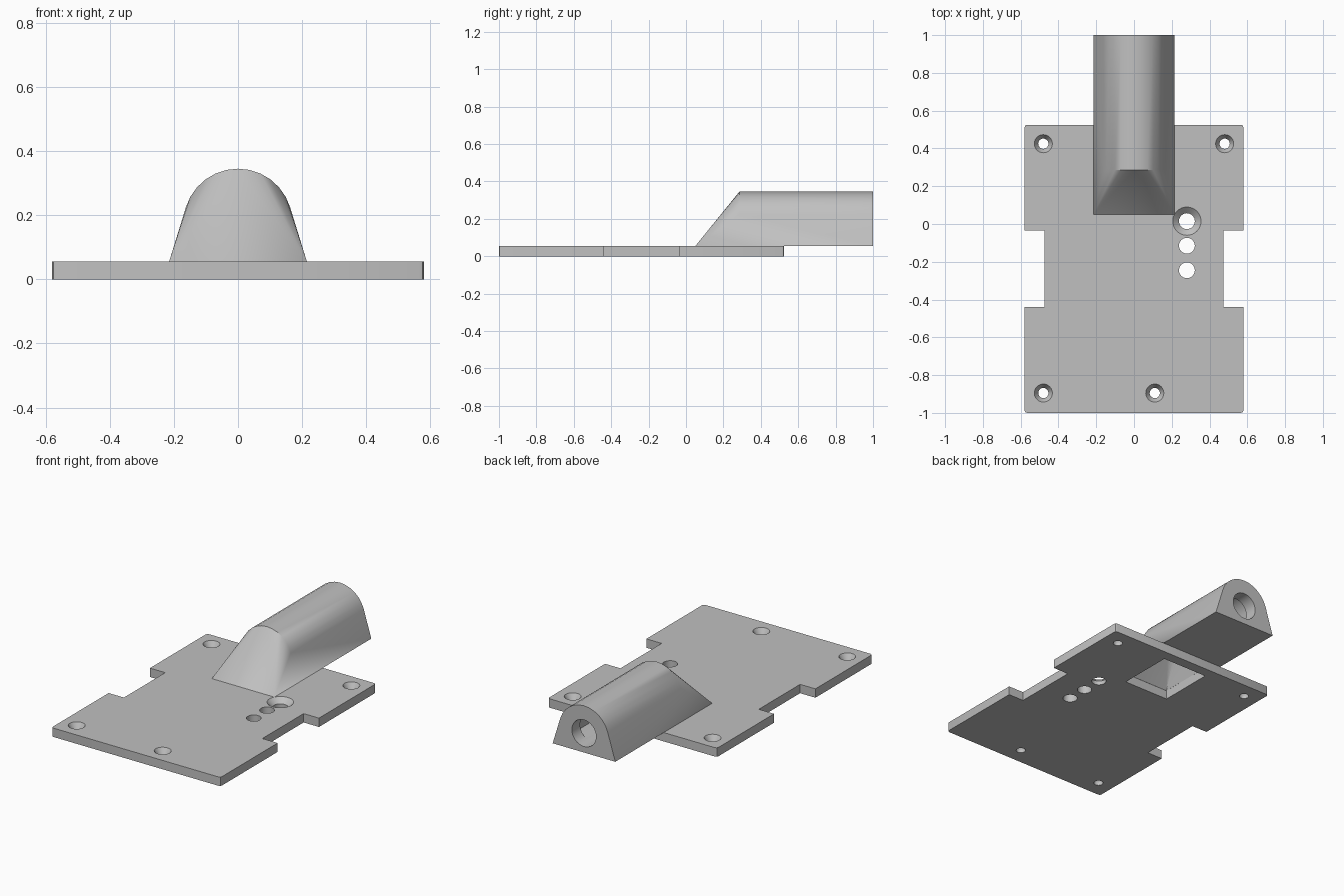
import bpy
import bmesh
from math import cos, sin, radians
from mathutils import Matrix

cube = bpy.data.objects.get("Cube")
if cube:
    bpy.data.objects.remove(cube, do_unlink=True)

grey = bpy.data.materials.new("light_grey")
grey.use_nodes = True
grey.diffuse_color = (0.53, 0.53, 0.53, 1)
grey.node_tree.nodes["Principled BSDF"].inputs["Base Color"].default_value = grey.diffuse_color

THICK = 0.055     # plate thickness
ARCH_Z = 0.175    # height of the arch centre


def to_object(name, bm):
    bmesh.ops.recalc_face_normals(bm, faces=bm.faces[:])
    mesh = bpy.data.meshes.new(name)
    bm.to_mesh(mesh)
    bm.free()
    mesh.materials.append(grey)
    obj = bpy.data.objects.new(name, mesh)
    bpy.context.collection.objects.link(obj)
    return obj


def hull(name, points):
    bm = bmesh.new()
    for p in points:
        bm.verts.new(p)
    bmesh.ops.convex_hull(bm, input=bm.verts[:])
    bmesh.ops.dissolve_limit(bm, angle_limit=radians(0.5), verts=bm.verts[:], edges=bm.edges[:])
    return to_object(name, bm)


def box(name, x, y0, y1, z0, z1):
    return hull(name, [(sx * x, y, z) for sx in (-1, 1) for y in (y0, y1) for z in (z0, z1)])


def tunnel(name, radius, half_base, floor, base_front, arch_front, back):
    """Arched tunnel with flared sides and a sloping nose."""
    points = [(s * half_base, y, floor) for s in (-1, 1) for y in (base_front, back)]
    for i in range(13):
        a = radians(17 + 146 * i / 12)
        for y in (arch_front, back):
            points.append((radius * cos(a), y, ARCH_Z + radius * sin(a)))
    return hull(name, points)


def cone(name, x, y, z0, z1, r0, r1):
    bm = bmesh.new()
    bmesh.ops.create_cone(bm, cap_ends=True, segments=32, radius1=r0, radius2=r1, depth=z1 - z0,
                          matrix=Matrix.Translation((x, y, (z0 + z1) / 2)))
    return to_object(name, bm)


def cut(obj, cutter):
    """Subtract the cutter and discard it."""
    mod = obj.modifiers.new("cut", "BOOLEAN")
    mod.operation = "DIFFERENCE"
    mod.solver = "EXACT"
    mod.object = cutter
    bpy.context.view_layer.objects.active = obj
    bpy.ops.object.modifier_apply(modifier=mod.name)
    bpy.data.objects.remove(cutter, do_unlink=True)


# Plate outline with side notches and slightly rounded outer corners
half = [(0.565, -1), (0.576, -0.996), (0.58, -0.985), (0.58, -0.44), (0.475, -0.44),
        (0.475, -0.035), (0.58, -0.035), (0.58, 0.51), (0.576, 0.521), (0.565, 0.525)]
outline = half + [(-x, y) for x, y in reversed(half)]
bm = bmesh.new()
face = bm.faces.new([bm.verts.new((x, y, 0)) for x, y in outline])
top = bmesh.ops.extrude_face_region(bm, geom=[face])["geom"]
bmesh.ops.translate(bm, vec=(0, 0, THICK), verts=[v for v in top if isinstance(v, bmesh.types.BMVert)])
plate = to_object("base_plate", bm)

# Countersunk screw holes
for x, y in ((-0.48, 0.425), (0.48, 0.425), (-0.48, -0.895), (0.11, -0.895)):
    cut(plate, cone("drill", x, y, -0.1, 0.1, 0.027, 0.027))
    cut(plate, cone("sink", x, y, 0.02, THICK + 0.0001, 0.027, 0.048))

# Row of three holes, the rear one with a wide shallow countersink
for y in (0.015, -0.115, -0.245):
    cut(plate, cone("drill", 0.28, y, -0.1, 0.1, 0.042, 0.042))
cut(plate, cone("sink", 0.28, 0.015, 0.025, THICK + 0.0001, 0.042, 0.075))

# Opening under the hood
cut(plate, box("opening", 0.155, 0.11, 0.46, -0.1, 0.1))

# Hollow hood: front chamber open to the plate, rear chamber with a floor
hood = tunnel("tunnel_hood", 0.17, 0.215, THICK, 0.05, 0.285, 1)
cut(hood, tunnel("front_chamber", 0.11, 0.156, THICK - 0.004, 0.107, 0.3, 0.46))
cut(hood, tunnel("rear_chamber", 0.109, 0.138, 0.105, 0.32, 0.34, 0.92))

# Round outlet through the rear wall
bm = bmesh.new()
bmesh.ops.create_cone(bm, cap_ends=True, segments=32, radius1=0.083, radius2=0.083, depth=0.4,
                      matrix=Matrix.Translation((0, 1, ARCH_Z)) @ Matrix.Rotation(radians(90), 4, "X"))
cut(hood, to_object("outlet", bm))

# Smooth the curved walls, keep hard edges
for obj in (plate, hood):
    bpy.ops.object.select_all(action="DESELECT")
    obj.select_set(True)
    bpy.context.view_layer.objects.active = obj
    bpy.ops.object.shade_smooth_by_angle(angle=radians(30))
